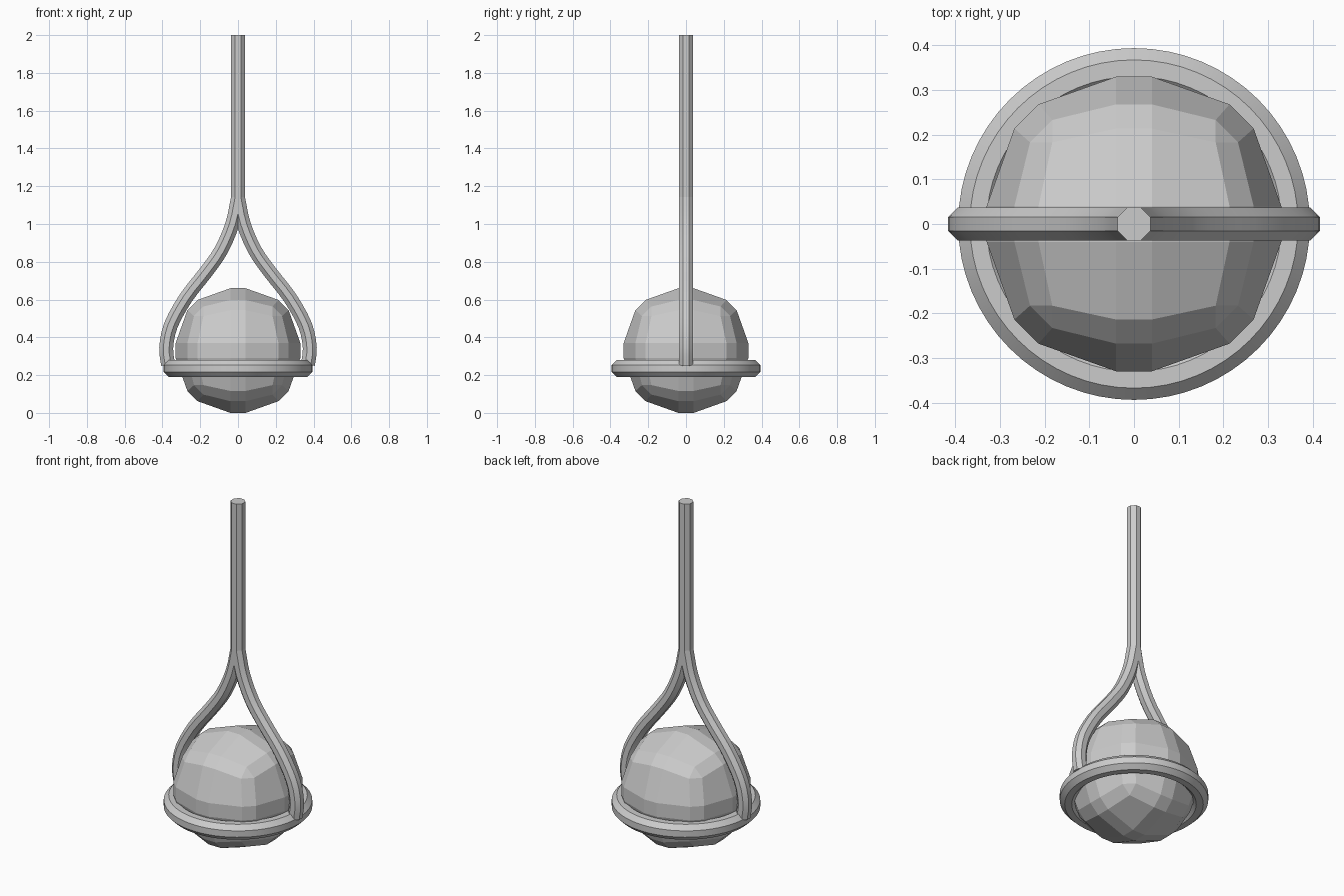
import bpy, bmesh, math
from itertools import permutations, product
from mathutils import Vector

if "Cube" in bpy.data.objects:
    bpy.data.objects.remove(bpy.data.objects["Cube"])


def finish(name, bm, smooth=True):
    bmesh.ops.recalc_face_normals(bm, faces=bm.faces[:])
    me = bpy.data.meshes.new(name)
    bm.to_mesh(me)
    bm.free()
    ob = bpy.data.objects.new(name, me)
    bpy.context.collection.objects.link(ob)
    if smooth:
        bpy.ops.object.select_all(action='DESELECT')
        ob.select_set(True)
        bpy.context.view_layer.objects.active = ob
        bpy.ops.object.shade_smooth_by_angle(angle=math.radians(30))
    return ob


def octagon(apothem):
    r = apothem / math.cos(math.pi / 8)
    return [(r * math.cos(math.pi / 8 + i * math.pi / 4),
             r * math.sin(math.pi / 8 + i * math.pi / 4)) for i in range(8)]


def loft(name, rings, closed):
    bm = bmesh.new()
    vs = [[bm.verts.new(p) for p in ring] for ring in rings]
    n = len(vs)
    for i in range(n if closed else n - 1):
        a, b = vs[i], vs[(i + 1) % n]
        for j in range(8):
            k = (j + 1) % 8
            bm.faces.new((a[j], a[k], b[k], b[j]))
    if not closed:
        bm.faces.new(vs[0])
        bm.faces.new(vs[-1])
    return finish(name, bm)


def tube(name, path, apothem):
    # octagonal tube along a path in the XZ plane
    rings = []
    for i, p in enumerate(path):
        t = (path[min(i + 1, len(path) - 1)] - path[max(i - 1, 0)]).normalized()
        side = Vector((-t.z, 0, t.x))
        rings.append([p + side * u + Vector((0, v, 0)) for u, v in octagon(apothem)])
    return loft(name, rings, False)


def spline(pts, steps):
    p = [Vector((x, 0, z)) for x, z in pts]
    p = [p[0] * 2 - p[1]] + p + [p[-1] * 2 - p[-2]]
    out = []
    for a, b, c, d in zip(p, p[1:], p[2:], p[3:]):
        for s in range(steps):
            t = s / steps
            out.append(0.5 * (2 * b + (c - a) * t + (2 * a - 5 * b + 4 * c - d) * t * t
                              + (3 * b - a - 3 * c + d) * t ** 3))
    return out + [p[-2]]


# faceted globe: a bevelled, spherified cube
bm = bmesh.new()
corners = set()
for base in ((.183, .183, .233), (.04, .04, .33), (.04, .214, .268)):
    for p in permutations(base):
        for s in product((-1, 1), repeat=3):
            corners.add(tuple(a * b for a, b in zip(p, s)))
for c in sorted(corners):
    bm.verts.new((c[0], c[1], c[2] + .33))
bmesh.ops.convex_hull(bm, input=bm.verts[:])
bmesh.ops.dissolve_limit(bm, angle_limit=math.radians(5), verts=bm.verts[:], edges=bm.edges[:])
finish("globe", bm, smooth=False)

# holding ring with octagonal section
rings = []
for i in range(64):
    a = 2 * math.pi * i / 64
    rings.append([((.349 + u) * math.cos(a), (.349 + u) * math.sin(a), .235 + v)
                  for u, v in octagon(.045)])
loft("ring", rings, True)

# hanging rod
tube("rod", [Vector((0, 0, 1.1)), Vector((0, 0, 2))], .037)

# forked arms
arm = [(0, 1.14), (.03, 1.0), (.09, .86), (.17, .745), (.275, .61),
       (.355, .465), (.38, .345), (.37, .255)]
for side, s in (("right", 1), ("left", -1)):
    tube("arm_" + side, spline([(s * x, z) for x, z in arm], 3), .037)
